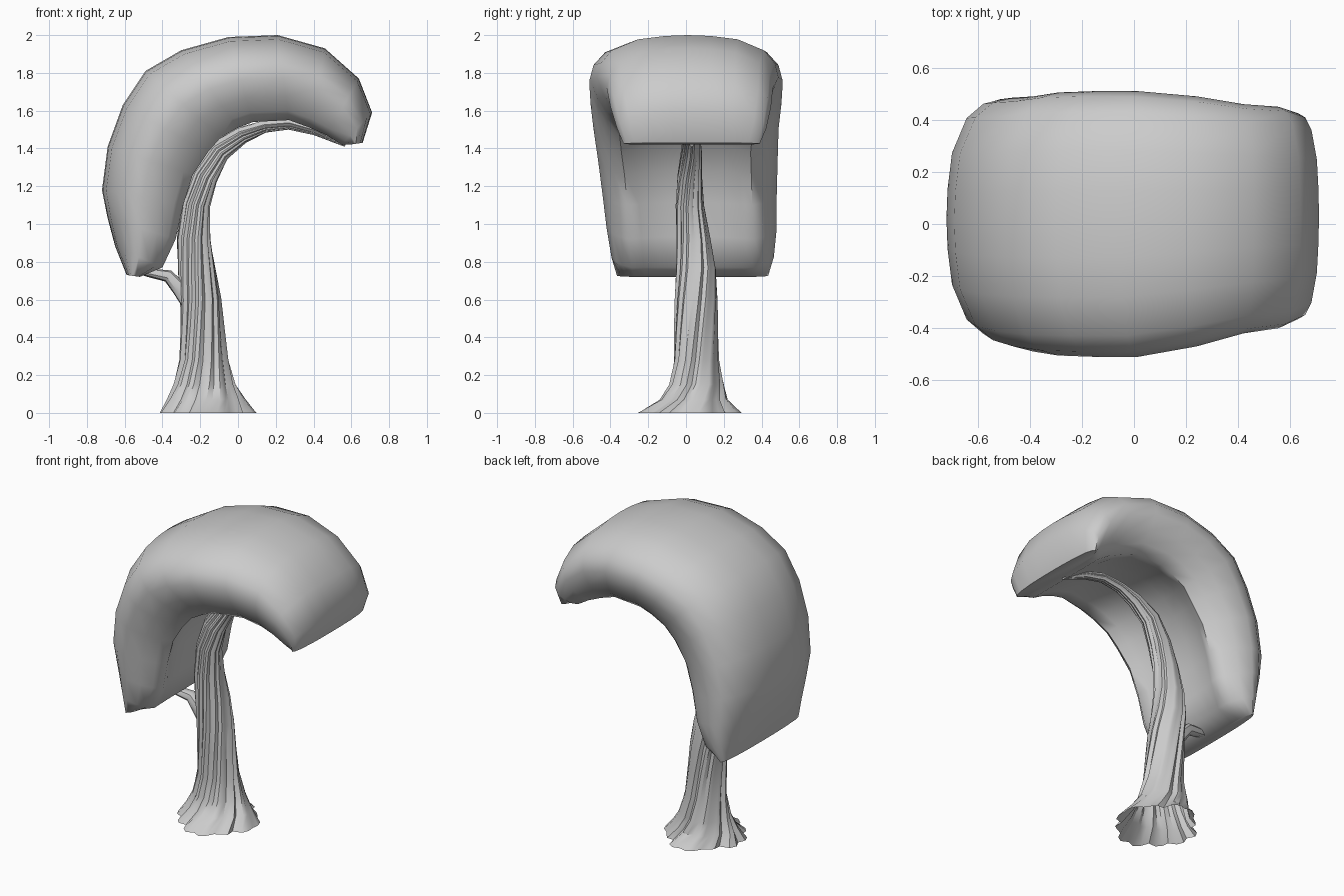
import bpy, bmesh, math, random
from mathutils import Vector

if "Cube" in bpy.data.objects:
    bpy.data.objects.remove(bpy.data.objects["Cube"])

random.seed(4)


def loft(name, rings, caps, angle):
    """Skin a list of equal-sized closed rings into one smooth object."""
    bm = bmesh.new()
    vr = [[bm.verts.new(p) for p in ring] for ring in rings]
    n = len(rings[0])
    for a, b in zip(vr, vr[1:]):
        for i in range(n):
            j = (i + 1) % n
            bm.faces.new((a[i], a[j], b[j], b[i]))
    for ring, wanted in zip((vr[0], vr[-1]), caps):
        if wanted:
            bm.faces.new(ring)
    bmesh.ops.recalc_face_normals(bm, faces=bm.faces)
    me = bpy.data.meshes.new(name)
    bm.to_mesh(me)
    bm.free()
    ob = bpy.data.objects.new(name, me)
    bpy.context.collection.objects.link(ob)
    bpy.ops.object.select_all(action='DESELECT')
    ob.select_set(True)
    bpy.context.view_layer.objects.active = ob
    bpy.ops.object.shade_smooth_by_angle(angle=math.radians(angle))
    return ob


# Canopy: stations of outer x,z / inner x,z / centre y / half width / hollow
stations = [
    (-.59, .73, -.52, .72, .035, .40, 0), (-.65, .88, -.40, .77, .035, .43, .1),
    (-.69, 1.03, -.33, .92, .03, .45, .7), (-.72, 1.18, -.29, 1.10, .02, .46, 1),
    (-.69, 1.41, -.24, 1.26, .01, .475, 1), (-.61, 1.63, -.16, 1.38, 0, .49, 1),
    (-.49, 1.81, -.09, 1.46, 0, .505, .9), (-.30, 1.92, 0, 1.51, 0, .51, .8),
    (-.05, 1.99, .08, 1.54, 0, .51, .6), (.21, 2.0, .27, 1.55, .01, .48, .4),
    (.46, 1.93, .38, 1.51, .02, .44, .2), (.64, 1.77, .47, 1.47, .025, .425, 0),
    (.71, 1.59, .55, 1.42, .03, .395, 0), (.66, 1.43, .59, 1.42, .03, .36, 0)]
# Half cross-section (across, inner-to-outer): domed top, rolled-in rim
half = [(.25, .99), (.55, .95), (.84, .82), (.96, .67), (1, .5),
        (.95, .28), (.88, .11), (.77, 0), (.62, 0), (.42, 0), (.21, 0)]
dip = {.62: .06, .42: .13, .21: .16, 0: .17}
section = [(0, 1)] + half + [(0, 0)] + [(-v, t) for v, t in reversed(half)]
rings = []
last = len(stations) - 1
for k, (ox, oz, ix, iz, cy, hw, h) in enumerate(stations):
    mid = math.sin(math.pi * k / last)
    ring = []
    for v, t in section:
        if t == 0:
            t = h * dip.get(abs(v), 0)
        if t < .45:
            v *= 1 - .1 * mid * (1 - t / .45)
        ring.append((ix + (ox - ix) * t, cy + v * hw, iz + (oz - iz) * t))
    rings.append(ring)
loft("canopy", rings, (True, True), 60)


def bark(name, path, sides, groove, twist, root_flare):
    """Grooved, twisted tube along x,y,z,radius_x,radius_y stations."""
    pts = [Vector(p[:3]) for p in path]
    depth = [1 - groove * random.uniform(.3, 1) if i % 3 == 0
             else random.uniform(.98, 1.04) for i in range(sides)]
    rings = []
    for k, p in enumerate(path):
        tan = (pts[min(k + 1, len(pts) - 1)] - pts[max(k - 1, 0)]).normalized()
        if root_flare and p[2] < .5:
            tan = Vector((0, 0, 1))
        across = Vector((0, 1, 0))
        out = across.cross(tan).normalized()
        turn = twist * k / (len(path) - 1)
        ring = []
        for i in range(sides):
            a = 2 * math.pi * i / sides
            r = depth[i]
            if root_flare:
                r += .07 * max(0, 1 - p[2] / .3) * math.sin(4 * a + 1.4)
            ring.append(pts[k] + out * (p[3] * r * math.cos(a + turn))
                        + across * (p[4] * r * math.sin(a + turn)))
        rings.append(ring)
    loft(name, rings, (not root_flare, True), 35)


# Trunk: flared open base, leaning up and bending into the canopy
bark("trunk", [
    (-.155, .02, 0, .245, .26), (-.165, .04, .07, .2, .17),
    (-.175, .055, .15, .16, .14), (-.18, .055, .28, .128, .118),
    (-.19, .055, .45, .115, .115), (-.20, .055, .6, .108, .112),
    (-.22, .055, .76, .1, .105), (-.235, .04, .92, .09, .09),
    (-.225, .02, 1.1, .077, .075), (-.18, .02, 1.25, .072, .066),
    (-.10, .03, 1.385, .06, .055), (.02, .03, 1.47, .045, .045),
    (.14, .03, 1.515, .032, .035), (.27, .03, 1.53, .03, .03),
    (.41, .03, 1.495, .025, .025), (.57, .03, 1.42, .012, .012)],
    36, .13, 2.4, True)

# Small side branch reaching the low end of the canopy
bark("side_branch", [
    (-.24, .05, .56, .05, .05), (-.31, .05, .66, .045, .045),
    (-.37, .05, .725, .035, .04), (-.46, .04, .74, .025, .035),
    (-.57, .03, .76, .012, .02)], 12, .12, .4, False)
